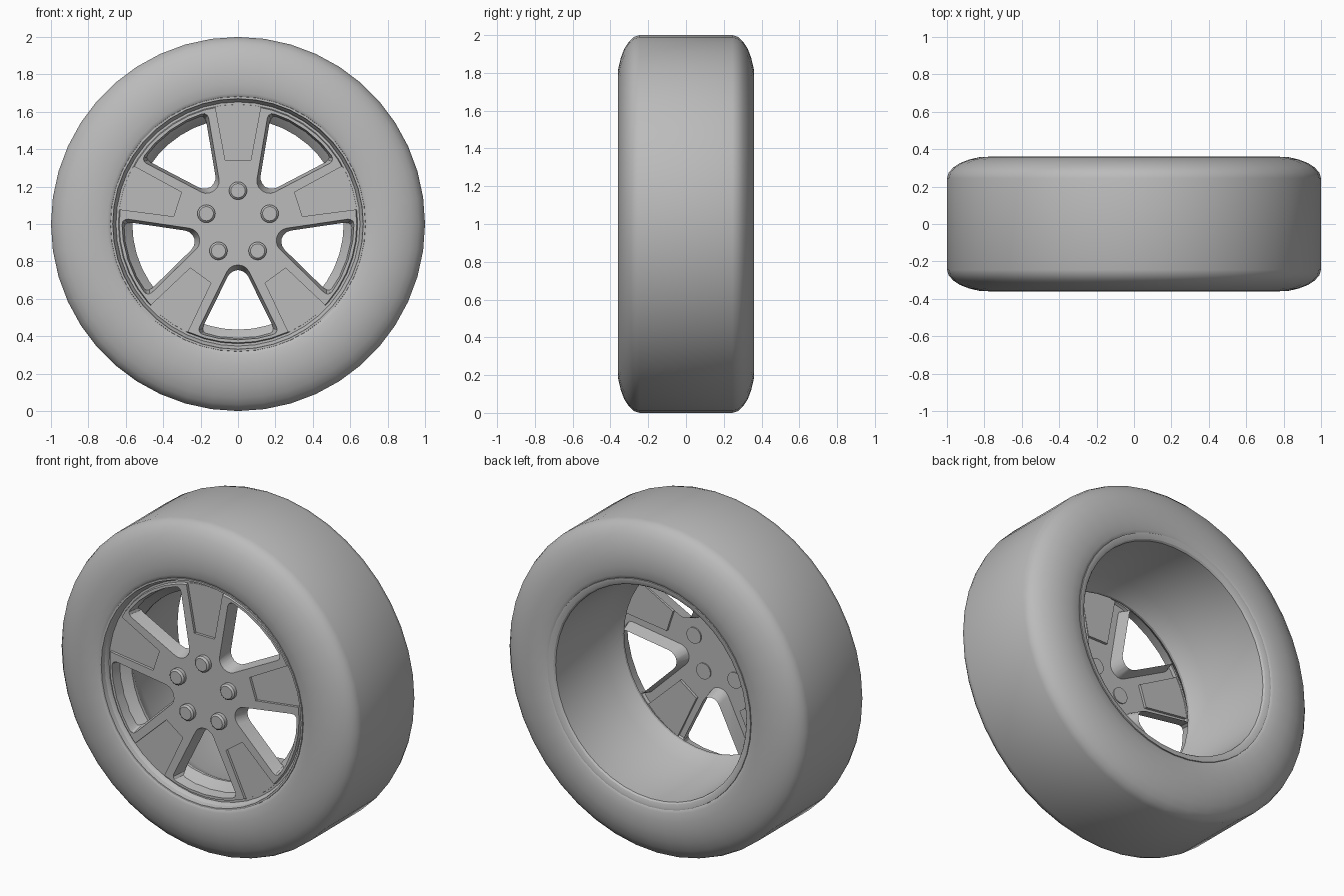
import bpy, bmesh, math
from mathutils import Matrix, Vector

if "Cube" in bpy.data.objects:
    bpy.data.objects.remove(bpy.data.objects["Cube"])

SEGMENTS = 44
CENTRE = Vector((0, 0, 1))
FACE, FLOOR, BACK = -0.322, -0.304, -0.24   # raised plate, recess and flange levels

grey = bpy.data.materials.new("plain grey")
grey.use_nodes = True
grey.diffuse_color = (0.5, 0.5, 0.5, 1)
grey.node_tree.nodes["Principled BSDF"].inputs["Base Color"].default_value = (0.5, 0.5, 0.5, 1)


def finish(name, bm, angle=35):
    bmesh.ops.recalc_face_normals(bm, faces=bm.faces)
    mesh = bpy.data.meshes.new(name)
    bm.to_mesh(mesh)
    bm.free()
    obj = bpy.data.objects.new(name, mesh)
    obj.location = CENTRE
    mesh.materials.append(grey)
    bpy.context.collection.objects.link(obj)
    smooth(obj, angle)
    return obj


def smooth(obj, angle):
    bpy.ops.object.select_all(action="DESELECT")
    obj.select_set(True)
    bpy.context.view_layer.objects.active = obj
    bpy.ops.object.shade_smooth_by_angle(angle=math.radians(angle))


def lathe(name, profile, closed=True, angle=35, steps=SEGMENTS):
    """Spin (radius, y) points about the axle."""
    bm = bmesh.new()
    verts = [bm.verts.new((0, y, r)) for r, y in profile]
    pairs = list(zip(verts, verts[1:])) + ([(verts[-1], verts[0])] if closed else [])
    edges = [bm.edges.new(p) for p in pairs]
    bmesh.ops.spin(bm, geom=verts + edges, axis=(0, 1, 0), cent=(0, 0, 0),
                   angle=math.tau, steps=steps, use_merge=True)
    bmesh.ops.remove_doubles(bm, verts=bm.verts, dist=0.0005)
    return finish(name, bm, angle)


def prism(bm, outline, y0, y1, turn, flare=1.0, bevel=0.0):
    """Add an extruded (x, z) outline, widened at y0, turned about the axle."""
    mid = sum((Vector(p) for p in outline), Vector((0, 0))) / len(outline)
    spin = Matrix.Rotation(turn, 3, "Y")
    rings = []
    for y, scale in ((y0, flare), (y1, 1.0)):
        points = [mid + (Vector(p) - mid) * scale for p in outline]
        rings.append([bm.verts.new(spin @ Vector((p.x, y, p.y))) for p in points])
    bm.faces.new(rings[0])
    bm.faces.new(rings[1][::-1])
    n = len(outline)
    for i in range(n):
        j = (i + 1) % n
        bm.faces.new((rings[0][i], rings[1][i], rings[1][j], rings[0][j]))
    if bevel:
        edges = [bm.edges.get((rings[0][i], rings[1][i])) for i in (0, 1, 2, n - 1)]
        bmesh.ops.bevel(bm, geom=edges, offset=bevel, segments=3, profile=0.5,
                        affect="EDGES", clamp_overlap=True)


# Tyre: rounded shoulders and flat sidewalls down to the rim
side = [(0.65, 0.3), (0.675, 0.345), (0.7, 0.354), (0.75, 0.36), (0.82, 0.359),
        (0.88, 0.345), (0.93, 0.326), (0.966, 0.302), (0.99, 0.276), (1.0, 0.245)]
lathe("tyre", side + [(r, -y) for r, y in reversed(side)], angle=60)

# Rim: lips at both ends and a barrel that narrows towards the front
lathe("rim", [(0.684, -0.33), (0.681, -0.354), (0.67, -0.354), (0.662, -0.31), (0.645, -0.295),
              (0.63, -0.285), (0.565, -0.215), (0.565, -0.2), (0.618, -0.1), (0.64, 0.335),
              (0.648, 0.345), (0.67, 0.354), (0.681, 0.354), (0.684, 0.33)], angle=25)

# Spoked disc: stepped plate, later cut by windows and spoke recesses
disc = lathe("spoked_disc", [(0, FACE), (0.635, FACE), (0.64, FLOOR), (0.667, FLOOR),
                             (0.667, BACK), (0, BACK)], closed=False)

# Window outline: narrow at the hub, curved at the rim
arc = [math.radians(a) for a in (19, 9, 0, -9, -19)]
window = [(-0.037, 0.25), (0.037, 0.25)] + [(0.605 * math.sin(a), 0.605 * math.cos(a)) for a in arc]
recess = [(-0.068, 0.34), (0.068, 0.34), (0.128, 0.66), (-0.128, 0.66)]

windows, recesses = bmesh.new(), bmesh.new()
for i in range(5):
    spoke = i * math.tau / 5
    prism(windows, window, FACE - 0.01, BACK + 0.01, spoke + math.pi / 5, flare=1.14, bevel=0.035)
    prism(recesses, recess, FACE - 0.02, FLOOR - 0.002, spoke)

for name, bm in (("window_cutter", windows), ("recess_cutter", recesses)):
    cutter = finish(name, bm)
    cutter.hide_render = True
    mod = disc.modifiers.new(name, "BOOLEAN")
    mod.operation, mod.solver, mod.object = "DIFFERENCE", "EXACT", cutter
    bpy.context.view_layer.objects.active = disc
    bpy.ops.object.modifier_apply(modifier=name)
    bpy.data.objects.remove(cutter)

# Open the back of the disc, leaving a pressed plate with flanged windows
shell = bmesh.new()
shell.from_mesh(disc.data)
rear = [f for f in shell.faces if all(v.co.y > BACK - 0.001 for v in f.verts)]
bmesh.ops.delete(shell, geom=rear, context="FACES")
shell.to_mesh(disc.data)
shell.free()
smooth(disc, 30)

# Wheel nuts: chamfered studs passing through the hub
for i in range(5):
    nut = lathe(f"wheel_nut_{i + 1}", [(0, -0.354), (0.038, -0.354), (0.048, -0.344),
                                       (0.048, -0.315), (0, -0.315)], closed=False, steps=24)
    a = i * math.tau / 5
    nut.location = CENTRE + Vector((0.178 * math.sin(a), 0, 0.178 * math.cos(a)))
